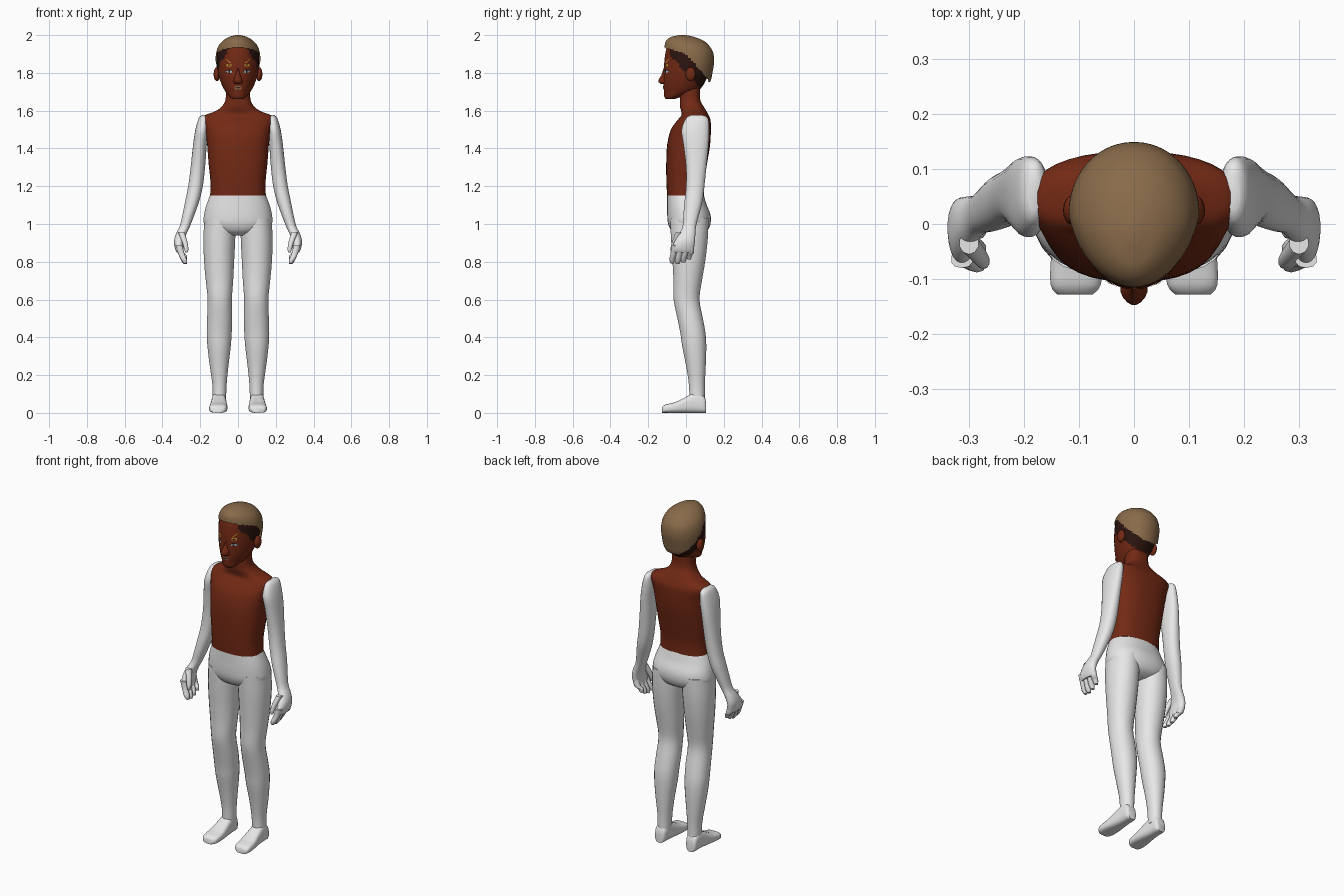
import bpy, bmesh, math
from mathutils import Matrix, Vector
from mathutils.bvhtree import BVHTree

cube = bpy.data.objects.get("Cube")
if cube:
    bpy.data.objects.remove(cube)


def material(name, rgb):
    m = bpy.data.materials.new(name)
    m.diffuse_color = (*rgb, 1)
    m.use_nodes = True
    node = next(n for n in m.node_tree.nodes if n.type == 'BSDF_PRINCIPLED')
    node.inputs["Base Color"].default_value = (*rgb, 1)
    node.inputs["Roughness"].default_value = 0.8
    return m


skin = material("red brown skin", (0.17, 0.022, 0.007))
white = material("white body", (0.8, 0.8, 0.8))
tan = material("light brown hair", (0.25, 0.145, 0.068))
dark = material("dark hair", (0.025, 0.007, 0.005))
gold = material("gold paint", (0.55, 0.28, 0.03))
eye_mat = material("pale eye", (0.35, 0.5, 0.58))


def finish(name, bm, mats, mirror=False, angle=50):
    bmesh.ops.recalc_face_normals(bm, faces=bm.faces)
    mesh = bpy.data.meshes.new(name)
    bm.to_mesh(mesh)
    for m in mats:
        mesh.materials.append(m)
    ob = bpy.data.objects.new(name, mesh)
    bpy.context.collection.objects.link(ob)
    if mirror:
        mod = ob.modifiers.new("mirror", 'MIRROR')
        mod.use_mirror_merge = False
    bpy.ops.object.select_all(action='DESELECT')
    ob.select_set(True)
    bpy.context.view_layer.objects.active = ob
    bpy.ops.object.shade_smooth_by_angle(angle=math.radians(angle))
    return ob


def smooth_rings(rings, steps):
    """Catmull-Rom interpolation between ring extents."""
    out = []
    for i in range(len(rings) - 1):
        p = [rings[max(0, min(len(rings) - 1, i + k))] for k in (-1, 0, 1, 2)]
        for s in range(steps):
            t = s / steps
            out.append([b + t / 2 * (c - a + t * (2 * a - 5 * b + 4 * c - d + t * (3 * (b - c) + d - a)))
                        for a, b, c, d in zip(*p)])
    return out + [rings[-1]]


def loft(bm, rings, sides=24, power=2.0, steps=3, egg=0.0, axis='z'):
    """Each ring is a position on the axis and the min and max of both cross axes."""
    loops = []
    for c, a0, a1, b0, b1 in smooth_rings(rings, steps):
        loop = []
        for k in range(sides):
            t = math.tau * (k + 0.5) / sides
            u, v = (math.copysign(abs(f) ** (2 / power), f) for f in (math.cos(t), math.sin(t)))
            u *= 1 - egg * max(0, -v)
            a = (a0 + a1) / 2 + u * (a1 - a0) / 2
            b = (b0 + b1) / 2 + v * (b1 - b0) / 2
            loop.append(bm.verts.new((a, b, c) if axis == 'z' else (a, c, b)))
        loops.append(loop)
    for lo, hi in zip(loops, loops[1:]):
        for k in range(sides):
            j = (k + 1) % sides
            bm.faces.new((lo[k], lo[j], hi[j], hi[k]))
    bm.faces.new(loops[0])
    bm.faces.new(loops[-1])
    return bm


def centred(rings):
    return [(z, -w, w, y0, y1) for z, w, y0, y1 in rings]


# Torso and neck
torso = centred([
    (1.15, .148, -.1, .095), (1.22, .146, -.104, .096), (1.32, .156, -.105, .112),
    (1.42, .164, -.1, .128), (1.5, .174, -.08, .132), (1.55, .187, -.045, .13),
    (1.575, .178, -.025, .12), (1.595, .125, -.025, .11), (1.62, .088, -.032, .095),
    (1.66, .066, -.033, .075), (1.74, .062, -.035, .075)])
finish("torso", loft(bmesh.new(), torso, 36, 2.5), [skin])

# Pelvis
pelvis = centred([
    (1.152, .148, -.1, .095), (1.1, .168, -.1, .11), (1.05, .18, -.1, .13),
    (1.0, .18, -.095, .13), (.96, .13, -.075, .11), (.94, .06, -.04, .07)])
finish("pelvis", loft(bmesh.new(), pelvis, 36, 2.3), [white])

# Legs
leg = [
    (1.03, .012, .178, -.085, .12), (.92, .014, .184, -.08, .116), (.8, .02, .18, -.072, .102),
    (.7, .025, .171, -.067, .085), (.6, .032, .161, -.066, .072), (.5, .03, .164, -.046, .09),
    (.42, .033, .166, -.03, .104), (.35, .038, .162, -.02, .108), (.25, .05, .15, .0, .105),
    (.15, .06, .136, .015, .1), (.06, .063, .134, .018, .1)]
finish("legs", loft(bmesh.new(), leg, 24, 2.1), [white], True)

# Feet
foot = [
    (.107, .08, .125, .0, .05), (.095, .069, .135, .0, .09), (.05, .065, .138, .0, .108),
    (.0, .06, .143, .0, .085), (-.06, .056, .151, .0, .056), (-.11, .06, .152, .0, .044),
    (-.128, .075, .14, .0, .03)]
finish("feet", loft(bmesh.new(), foot, 24, 3, axis='y'), [white], True)

# Arms down to the palms
arm = [
    (1.576, .17, .192, .025, .09), (1.56, .158, .208, .0, .117), (1.5, .155, .226, -.024, .123),
    (1.42, .165, .238, -.014, .12), (1.3, .174, .251, .0, .108), (1.2, .186, .264, .0, .098),
    (1.12, .205, .28, -.008, .088), (1.05, .23, .294, -.014, .07), (.99, .253, .308, -.018, .054),
    (.95, .272, .328, -.035, .05), (.91, .286, .339, -.06, .048), (.87, .288, .334, -.078, .042),
    (.85, .288, .325, -.07, .035)]
hand = loft(bmesh.new(), arm, 24, 2.2)

# Curled fingers, little finger first, and the thumb
for i, tip in enumerate((.812, .795, .787, .792)):
    y, shift = .026 - .03 * i, -.008
    loft(hand, [(.89, .293, .333, y - .016, y + .016), (.85, .285, .32, y - .017, y + .016),
                (tip + .02, .27, .302, y - .016 + shift, y + .014 + shift),
                (tip, .27, .288, y - .01 + shift, y + .008 + shift)], 10, 2.3)
loft(hand, [(.955, .282, .318, -.055, -.015), (.91, .268, .299, -.072, -.038),
            (.87, .262, .286, -.082, -.054), (.85, .266, .28, -.079, -.062)], 10)
finish("arms_and_hands", hand, [white], True)

# Head, with short dark hair on the sides and nape
head = centred([
    (1.662, .03, -.108, -.06), (1.675, .046, -.115, -.02), (1.7, .066, -.117, .055),
    (1.73, .083, -.119, .088), (1.77, .098, -.119, .11), (1.81, .107, -.117, .125),
    (1.86, .111, -.115, .135), (1.92, .107, -.106, .122), (1.955, .085, -.09, .09),
    (1.975, .05, -.055, .055)])
bm = loft(bmesh.new(), head, 64, 2.1, 5, .14)
for f in bm.faces:
    c = f.calc_center_median()
    f.material_index = int(c.y > -.088 and c.z > 1.8 - 1.1 * c.y)
surface = BVHTree.FromBMesh(bm)
finish("head", bm, [skin, dark])

# Light hair cap, trimmed along a sloping hairline
cap = centred([
    (1.71, .085, -.08, .105), (1.76, .105, -.1, .131), (1.8, .114, -.108, .14),
    (1.86, .119, -.113, .149), (1.91, .115, -.115, .143), (1.945, .102, -.113, .122),
    (1.97, .08, -.105, .094), (1.99, .048, -.08, .045), (2.0, .012, -.035, .0)])
bm = loft(bmesh.new(), cap, 64, 2.05, 6, .13)
low = [f for f in bm.faces for c in [f.calc_center_median()]
       if c.z < 1.9 - (.3 if c.y < 0 else 1.2) * c.y]
bmesh.ops.delete(bm, geom=low, context='FACES')
finish("hair_cap", bm, [tan])

# Nose
nose = centred([
    (1.825, .008, -.119, -.09), (1.79, .013, -.13, -.09), (1.757, .025, -.148, -.09),
    (1.742, .02, -.134, -.09)])
finish("nose", loft(bmesh.new(), nose, 16, 1.7), [skin])

# Ears
bm = bmesh.new()
bmesh.ops.create_uvsphere(bm, u_segments=16, v_segments=10, radius=1,
                          matrix=Matrix.Translation((.112, .025, 1.793)) @ Matrix.Diagonal((.017, .027, .037, 1)))
finish("ears", bm, [skin], True)


def plate(name, outline, mat, mirror=True, lift=.003):
    """Thin painted patch laid on the face."""
    bm = bmesh.new()

    def place(x, z):
        hit = surface.ray_cast(Vector((x, -1, z)), Vector((0, 1, 0)))[0]
        return bm.verts.new((x, hit.y - lift, z))
    rim = [place(x, z) for x, z in outline]
    n = len(rim)
    mid = place(sum(p[0] for p in outline) / n, sum(p[1] for p in outline) / n)
    for k in range(n):
        bm.faces.new((rim[k], rim[(k + 1) % n], mid))
    finish(name, bm, [mat], mirror)


def box(x0, x1, z0, z1):
    return [(x0, z0), (x1, z0), (x1, z1), (x0, z1)]


# Eyes, brows and mouth
plate("eyes", [(.028, 1.803), (.045, 1.798), (.066, 1.806), (.05, 1.814), (.036, 1.812)], eye_mat)
plate("pupils", box(.042, .05, 1.8, 1.812), dark, lift=.005)
plate("eyelids", [(.026, 1.805), (.038, 1.812), (.05, 1.814), (.068, 1.807), (.05, 1.819), (.037, 1.817)], dark)
plate("brow_strokes", [(.036, 1.852), (.042, 1.852), (.066, 1.874), (.058, 1.872)], gold)
plate("brow_boxes", box(.035, .06, 1.834, 1.848), gold)
plate("brow_box_centres", box(.041, .054, 1.838, 1.844), dark, lift=.005)
plate("lips", [(-.022, 1.722), (-.014, 1.711), (.014, 1.711), (.022, 1.722), (.01, 1.731), (-.01, 1.731)],
      tan, False)
plate("mouth_line", box(-.015, .015, 1.719, 1.722), dark, False, .005)
